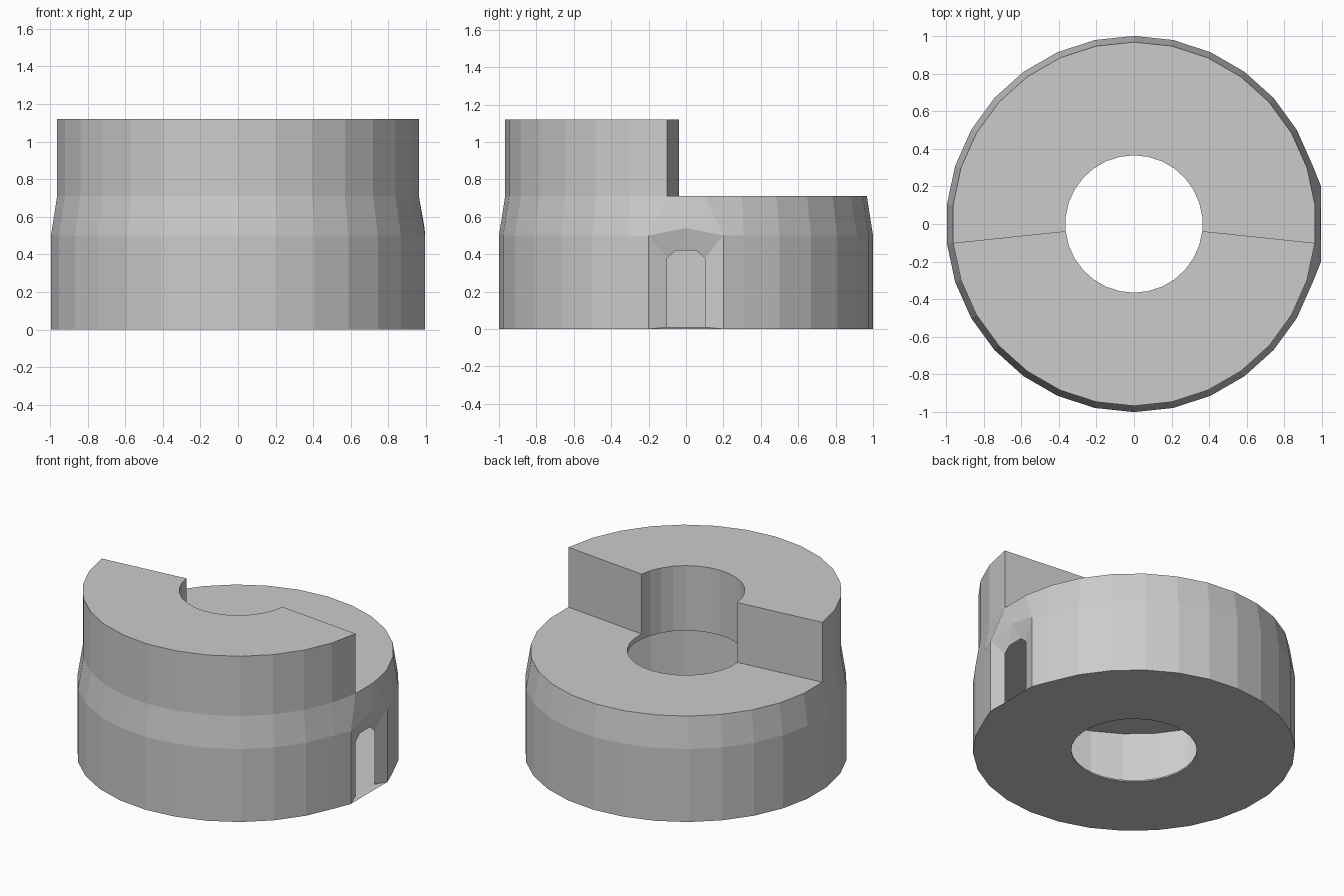
import bpy, bmesh, math

if "Cube" in bpy.data.objects:
    bpy.data.objects.remove(bpy.data.objects["Cube"])

N = 30                      # sides of the round tower
R_OUT, R_IN, R_HOLE, R_FLOOR = 1.0, 0.967, 0.365, 0.39
Z_SILL, Z_WAIST, Z_CEIL, Z_STEP, Z_TOP = 0.01, 0.5, 0.675, 0.71, 1.12
DOOR = N - 1                # facet holding the doorway (faces +x)
BLOCK = range(15, N - 1)    # facets carrying the raised half

bm = bmesh.new()


def face(*points):
    bm.faces.new([bm.verts.new(p) for p in points])


def ring(r, z, boss=False):
    """Circle of N points; boss widens the doorway facet to a flat front."""
    pts = []
    for k in range(N):
        a = math.radians(6 + 12 * k)
        pts.append((r * math.cos(a), r * math.sin(a), z))
    if boss:
        pts[0] = (pts[0][0], 0.2, z)
        pts[DOOR] = (pts[DOOR][0], -0.2, z)
    return pts


def band(a, b, facets=range(N)):
    for k in facets:
        j = (k + 1) % N
        face(a[k], a[j], b[j], b[k])


solid = range(N - 1)
ledge = [k for k in range(N) if k not in BLOCK]

base, waist = ring(R_OUT, 0, True), ring(R_OUT, Z_WAIST, True)
step, top = ring(R_IN, Z_STEP), ring(R_IN, Z_TOP)
hole_ceil, hole_step, hole_top = (ring(R_HOLE, z) for z in (Z_CEIL, Z_STEP, Z_TOP))
room_low, room_high = ring(R_IN, Z_SILL), ring(R_IN, Z_CEIL)
floor_low, floor_high = ring(R_FLOOR, 0), ring(R_FLOOR, Z_SILL)

# outer wall and taper
band(base, waist, solid)
band(waist, step, solid)
# ledge, raised half and its cut ends
band(step, hole_step, ledge)
band(step, top, BLOCK)
band(top, hole_top, BLOCK)
band(hole_step, hole_top, BLOCK)
for k in (15, DOOR):
    face(step[k], top[k], hole_top[k], hole_step[k])
# thin ceiling, hollow room and thin floor
band(hole_ceil, hole_step)
band(room_high, hole_ceil)
band(room_low, room_high, solid)
band(room_low, floor_high)
band(floor_low, floor_high)
band(base, floor_low)

# doorway: splayed jambs, lintel and arched opening
xi = room_low[0][0]
peak = (0.992, 0, 0.54)
arch = {}
for s, k in ((1, 0), (-1, DOOR)):
    spring = (xi, room_low[k][1], 0.38)
    crown = (xi, s * 0.055, 0.42)
    arch[s] = (spring, crown)
    face(base[k], waist[k], spring, room_low[k])
    face(waist[k], peak, crown, spring)
    face(waist[k], peak, step[k])
face(peak, step[0], step[DOOR])
face(peak, arch[1][1], arch[-1][1])
face(base[0], base[DOOR], room_low[DOOR], room_low[0])
face(arch[-1][0], arch[-1][1], arch[1][1], arch[1][0], room_high[0], room_high[DOOR])

bmesh.ops.remove_doubles(bm, verts=bm.verts, dist=0.0005)
bmesh.ops.recalc_face_normals(bm, faces=bm.faces)
mesh = bpy.data.meshes.new("round_tower")
bm.to_mesh(mesh)
bm.free()
bpy.context.collection.objects.link(bpy.data.objects.new("round_tower", mesh))
